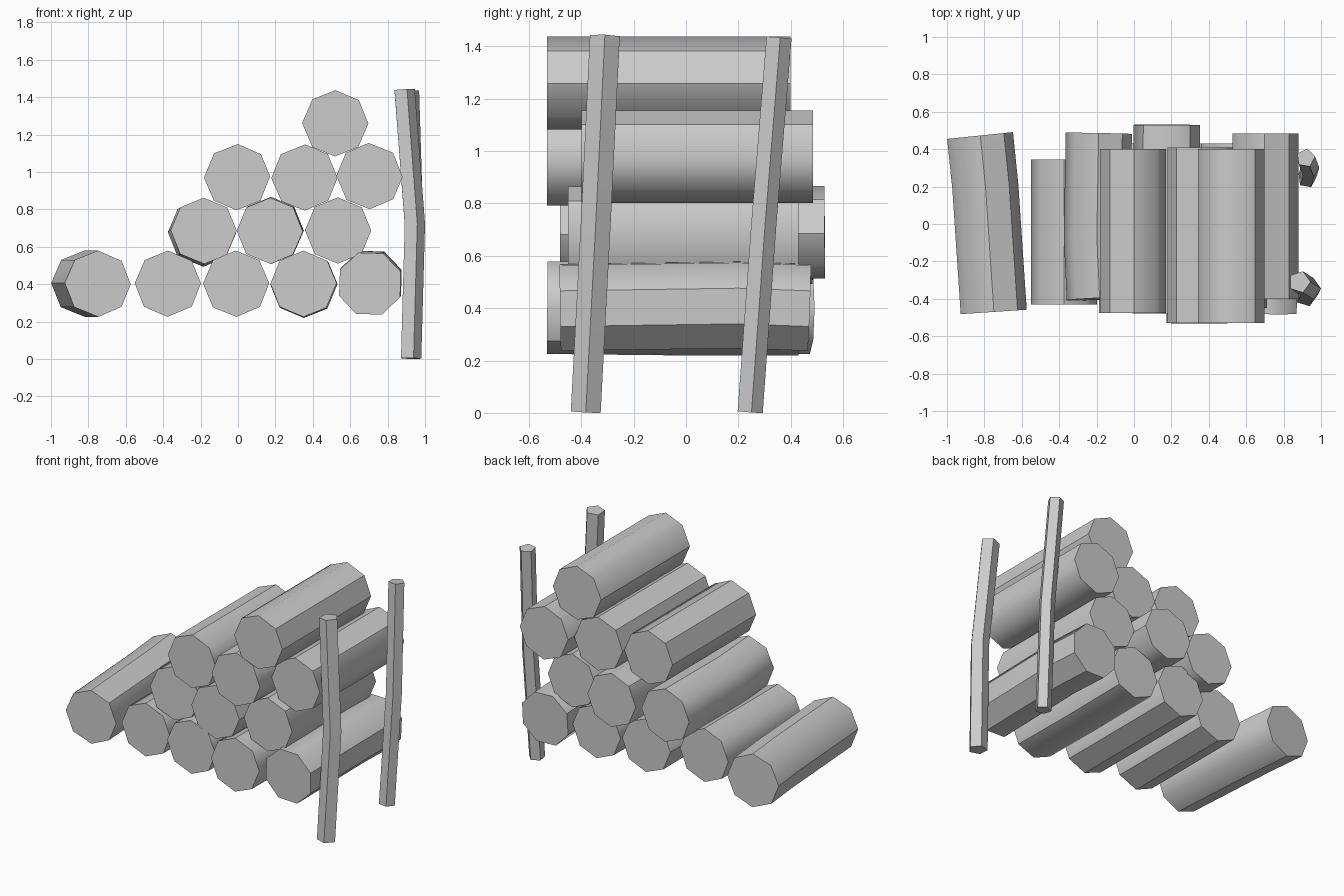
import bpy, bmesh, math, random
from mathutils import Vector

random.seed(4)
cube = bpy.data.objects.get("Cube")
if cube:
    bpy.data.objects.remove(cube)

grey = bpy.data.materials.new("plain grey")
grey.use_nodes = True
colour = (0.6, 0.6, 0.6, 1)
grey.diffuse_color = colour
grey.node_tree.nodes["Principled BSDF"].inputs["Base Color"].default_value = colour


def prism(name, path, radius, sides, spin, wobble, side_axis, up_axis):
    """Many-sided bar along a bent path, with rings square to the path."""
    path = [Vector(p) for p in path]
    angles = [math.radians(spin + random.uniform(-wobble, wobble)) + i * math.tau / sides
              for i in range(sides)]
    bm = bmesh.new()
    rings = []
    for i, centre in enumerate(path):
        along = (path[min(i + 1, len(path) - 1)] - path[max(i - 1, 0)]).normalized()
        u = Vector(side_axis)
        u = (u - along * u.dot(along)).normalized()
        v = Vector(up_axis)
        v = (v - along * v.dot(along) - u * v.dot(u)).normalized()
        rings.append([bm.verts.new(centre + radius * (u * math.cos(a) + v * math.sin(a)))
                      for a in angles])
    for low, high in zip(rings, rings[1:]):
        for i in range(sides):
            j = (i + 1) % sides
            bm.faces.new((low[i], low[j], high[j], high[i]))
    bm.faces.new(rings[0])
    bm.faces.new(rings[-1])
    bmesh.ops.recalc_face_normals(bm, faces=bm.faces)
    mesh = bpy.data.meshes.new(name)
    bm.to_mesh(mesh)
    bm.free()
    mesh.polygons.foreach_set("use_smooth", [True] * len(mesh.polygons))
    mesh.set_sharp_from_angle(angle=math.radians(45))
    mesh.materials.append(grey)
    obj = bpy.data.objects.new(name, mesh)
    bpy.context.collection.objects.link(obj)


def log(name, x, z, front, back, mid=(0, 0), end=(0, 0), bend=-0.07, spin=0):
    """Eight-sided log; mid and end are sideways shifts from the front centre."""
    path = [(x, front, z), (x + mid[0], bend, z + mid[1]), (x + end[0], back, z + end[1])]
    prism(name, path, 0.177, 8, spin, 1.5, (1, 0, 0), (0, 0, 1))


# Bottom row, with one log rolled away from the stack
log("loose_log", -0.75, 0.402, -0.47, 0.473, (-0.045, 0), (-0.073, 0), 0.2)
log("bottom_log_1", -0.375, 0.402, -0.43, 0.345)
log("bottom_log_2", -0.01, 0.402, -0.475, 0.43)
log("bottom_log_3", 0.35, 0.402, -0.53, 0.43, (0, -0.005), (0.005, -0.005))
log("bottom_log_4", 0.705, 0.402, -0.48, 0.47, (0.005, 0.01), (0, 0), 0.2, 20)

# Second row
log("second_log_1", -0.183, 0.685, -0.40, 0.485, (-0.015, -0.01), (-0.005, -0.015))
log("second_log_2", 0.17, 0.685, -0.48, 0.53, (0.003, 0), (0.005, 0.005))
log("second_log_3", 0.535, 0.687, -0.45, 0.43)

# Third row
log("third_log_1", -0.005, 0.972, -0.475, 0.40)
log("third_log_2", 0.355, 0.97, -0.53, 0.41)
log("third_log_3", 0.703, 0.978, -0.40, 0.485)

# Top log
log("top_log", 0.52, 1.26, -0.53, 0.40)

# Bent upright stakes
prism("front_stake", [(0.92, -0.383, 0.003), (0.94, -0.345, 0.72), (0.885, -0.31, 1.44)],
      0.06, 5, 0, 0, (1, 0, 0), (0, 1, 0))
prism("back_stake", [(0.925, 0.243, 0.003), (0.94, 0.295, 0.72), (0.918, 0.353, 1.433)],
      0.051, 5, 8, 0, (1, 0, 0), (0, 1, 0))
